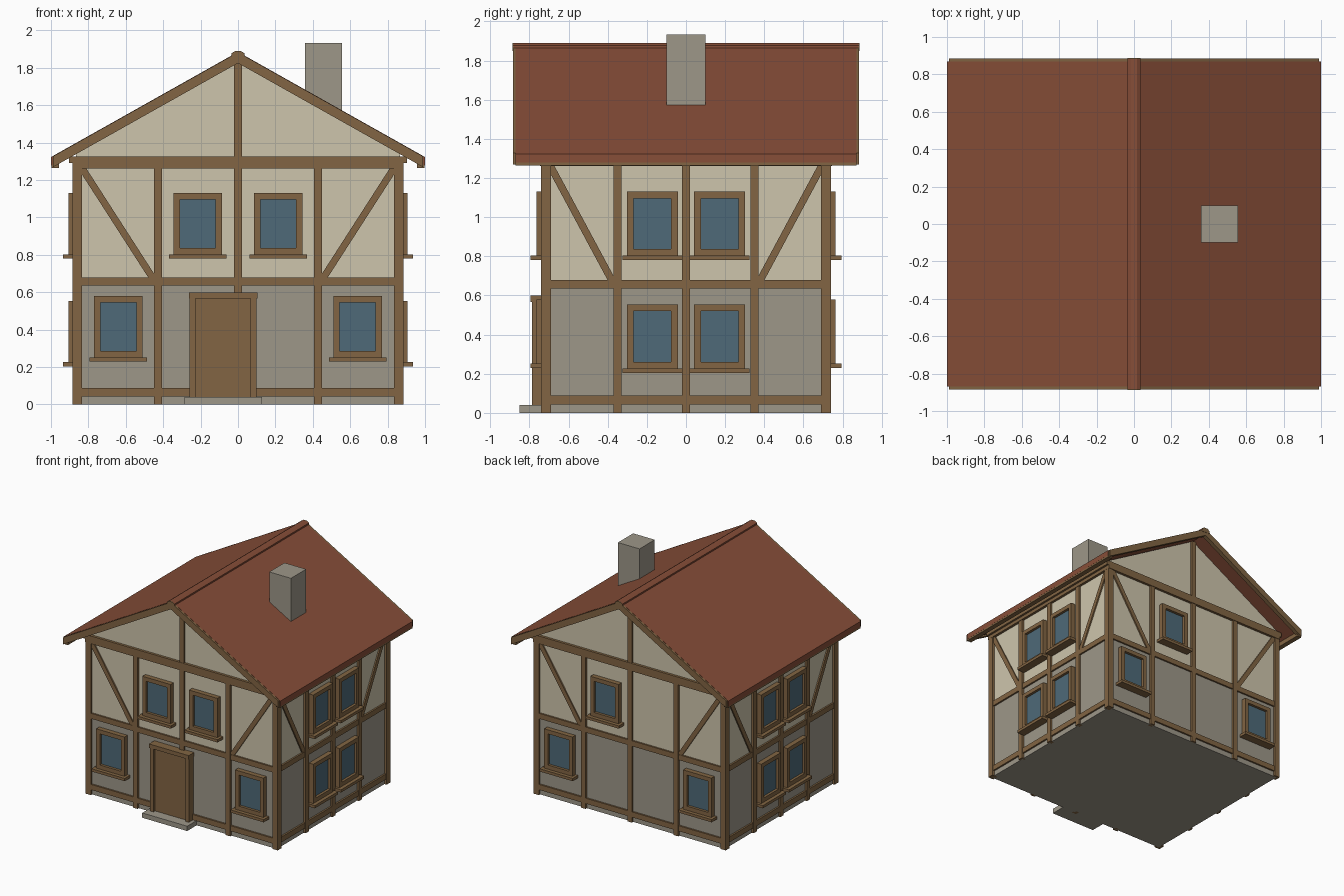
import bpy
import bmesh
from mathutils import Vector

cube = bpy.data.objects.get("Cube")
if cube:
    bpy.data.objects.remove(cube, do_unlink=True)


def material(name, rgb):
    """Flat colour from 8-bit sRGB, stored as linear."""
    lin = [((c / 255 + 0.055) / 1.055) ** 2.4 for c in rgb] + [1.0]
    m = bpy.data.materials.new(name)
    m.use_nodes = True
    m.diffuse_color = lin
    m.node_tree.nodes["Principled BSDF"].inputs["Base Color"].default_value = lin
    return m


TIMBER = material("timber brown", (130, 101, 67))
PLASTER = material("cream plaster", (206, 197, 172))
STONE = material("grey stone", (157, 151, 137))
GLASS = material("blue glass", (78, 106, 120))
ROOF = material("red roof tile", (135, 78, 56))

# Wall half sizes, and the map from (along, height, outward) to space per side
WX, WY = 0.865, 0.725
SIDES = {
    "front": lambda u, z, d: (u, -d, z),
    "back": lambda u, z, d: (u, d, z),
    "right": lambda u, z, d: (-d, u, z),
    "left": lambda u, z, d: (d, u, z),
}
DEPTH = {"front": WY, "back": WY, "right": WX, "left": WX}


def rect(u0, u1, z0, z1):
    return [(u0, z0), (u1, z0), (u1, z1), (u0, z1)]


def bar(a, b, width):
    """Outline of a slanted bar from a to b."""
    a, b = Vector(a), Vector(b)
    n = (b - a).orthogonal().normalized() * width / 2
    return [tuple(p) for p in (a + n, b + n, b - n, a - n)]


def mirror(outline):
    return [(-u, z) for u, z in outline]


def prisms(name, side, outlines, d0, d1, mat):
    """Extrude flat outlines on one side from depth d0 to d1 as one object."""
    bm = bmesh.new()
    place = SIDES[side]
    for pts in outlines:
        near = [bm.verts.new(place(u, z, d0)) for u, z in pts]
        far = [bm.verts.new(place(u, z, d1)) for u, z in pts]
        bm.faces.new(near)
        bm.faces.new(far[::-1])
        for i in range(len(pts)):
            j = (i + 1) % len(pts)
            bm.faces.new((near[i], far[i], far[j], near[j]))
    bmesh.ops.recalc_face_normals(bm, faces=bm.faces[:])
    mesh = bpy.data.meshes.new(name)
    bm.to_mesh(mesh)
    bm.free()
    mesh.materials.append(mat)
    obj = bpy.data.objects.new(name, mesh)
    bpy.context.collection.objects.link(obj)
    return obj


def window(name, side, u, z):
    """Framed window with a sill; z is the bottom of the frame."""
    w, h, t, d = 0.13, 0.327, 0.034, DEPTH[side]
    frame = [rect(u - w, u - w + t, z, z + h), rect(u + w - t, u + w, z, z + h),
             rect(u - w + t, u + w - t, z, z + t),
             rect(u - w + t, u + w - t, z + h - t, z + h)]
    prisms(name + "_frame", side, frame, d - 0.01, d + 0.04, TIMBER)
    prisms(name + "_glass", side, [rect(u - w + t, u + w - t, z + t, z + h - t)],
           d - 0.01, d + 0.018, GLASS)
    prisms(name + "_sill", side, [rect(u - 0.153, u + 0.153, z - 0.023, z)],
           d - 0.01, d + 0.07, TIMBER)


# Walls: stone ground storey, plaster upper storey with gables
prisms("ground_storey", "front", [rect(-WX, WX, 0, 0.66)], -WY, WY, STONE)
prisms("upper_storey", "front",
       [[(-WX, 0.66), (WX, 0.66), (WX, 1.345), (0, 1.84), (-WX, 1.345)]],
       -WY, WY, PLASTER)

# Corner posts
for side in ("front", "back"):
    posts = [rect(-0.885, -0.835, 0, 1.3), rect(0.835, 0.885, 0, 1.3)]
    prisms(side + "_corner_posts", side, posts, 0.69, 0.742, TIMBER)

# Timber framing on each wall
for side, d in DEPTH.items():
    gable = side in ("front", "back")
    half = WX if gable else WY
    inner = 0.427 if gable else 0.35
    posts = [rect(s - 0.021, s + 0.021, 0, 1.3) for s in (-inner, inner)]
    posts.append(rect(-0.021, 0.021, 0, 1.83 if gable else 1.3))
    prisms(side + "_posts", side, posts, d - 0.02, d + 0.017, TIMBER)
    rails = [rect(-half, half, 0.043, 0.088), rect(-half, half, 0.635, 0.68)]
    prisms(side + "_rails", side, rails, d - 0.02, d + 0.014, TIMBER)
    if gable:
        top = rect(-0.885, 0.885, 1.262, 1.327)
    else:
        top = rect(-0.74, 0.74, 1.262, 1.325)
    prisms(side + "_top_beam", side, [top], d - 0.02, d + 0.021, TIMBER)
    brace = bar((half - 0.03, 1.265), (inner + 0.025, 0.67), 0.037)
    prisms(side + "_braces", side, [brace, mirror(brace)], d - 0.02, d + 0.011, TIMBER)

# Wall plates poking out under the eaves
for side in ("left", "right"):
    prisms(side + "_wall_plate", side, [rect(-0.745, 0.745, 1.29, 1.325)],
           0.84, 0.903, TIMBER)

# Windows
for side in ("left", "right"):
    for s, tag in ((-1, "front"), (1, "back")):
        window(f"{side}_upper_{tag}_window", side, s * 0.172, 0.803)
        window(f"{side}_lower_{tag}_window", side, s * 0.172, 0.227)
for side in ("front", "back"):
    for s, tag in ((-1, "right"), (1, "left")):
        window(f"{side}_lower_{tag}_window", side, s * 0.64, 0.252)
        if side == "front" or s > 0:
            window(f"{side}_upper_{tag}_window", side, s * 0.215, 0.803)

# Door with frame, lintel and step
DX = -0.08
prisms("door_leaf", "front", [rect(DX - 0.147, DX + 0.147, 0.04, 0.57)],
       WY - 0.01, WY + 0.04, TIMBER)
jamb = rect(0.147, 0.178, 0.04, 0.57)
jambs = [[(u + DX, z) for u, z in j] for j in (jamb, mirror(jamb))]
prisms("door_jambs", "front", jambs, WY - 0.01, 0.787, TIMBER)
prisms("door_lintel", "front", [rect(DX - 0.183, DX + 0.183, 0.567, 0.6)],
       WY - 0.01, 0.795, TIMBER)
prisms("door_step", "front", [rect(DX - 0.207, DX + 0.207, 0, 0.04)],
       WY - 0.02, 0.85, STONE)


# Roof: two sloping slabs, ridge cap, bargeboards and eave boards
def slope(x, drop=0.0):
    return (x, 1.885 - 0.562 * abs(x) - drop)


def chevron(x, top, bottom):
    return [slope(-x, top), slope(0, top), slope(x, top),
            slope(x, bottom), slope(0, bottom), slope(-x, bottom)]


prisms("roof", "front", [chevron(1.0, 0, 0.045)], -0.87, 0.87, ROOF)
cap = [(-0.035, 1.85), (0.035, 1.85), (0.035, 1.878), (0.015, 1.89),
       (-0.015, 1.89), (-0.035, 1.878)]
prisms("ridge_cap", "front", [cap], -0.882, 0.882, ROOF)
for side in ("front", "back"):
    prisms(side + "_bargeboards", side, [chevron(0.99, 0.002, 0.06)],
           0.85, 0.885, TIMBER)
    prisms(side + "_ridge_end", side, [cap], 0.876, 0.887, TIMBER)
for side in ("left", "right"):
    prisms(side + "_eave_board", side, [rect(-0.87, 0.87, 1.265, 1.318)],
           0.957, 0.998, TIMBER)

# Chimney
prisms("chimney", "front", [rect(0.358, 0.557, 1.45, 1.932)], -0.1, 0.1, STONE)
